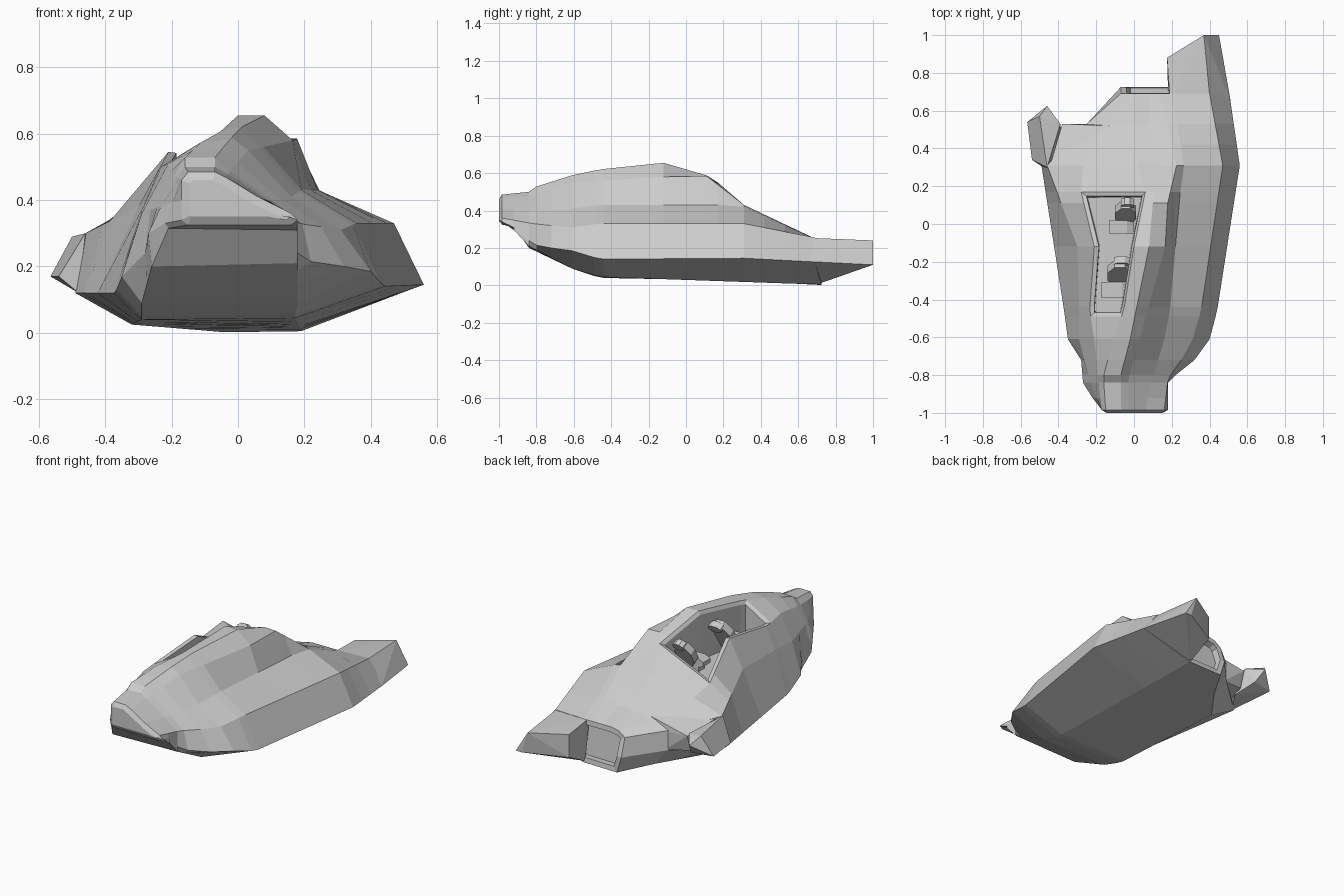
import bpy, bmesh
from mathutils import Vector, Matrix

if "Cube" in bpy.data.objects:
    bpy.data.objects.remove(bpy.data.objects["Cube"])

STATIONS = [-0.985, -0.92, -0.84, -0.80, -0.72, -0.61, -0.49, -0.44, -0.12, 0.11, 0.17, 0.31, 0.42, 0.53, 0.69]


def finish(bm, name):
    bmesh.ops.recalc_face_normals(bm, faces=bm.faces)
    me = bpy.data.meshes.new(name)
    bm.to_mesh(me)
    bm.free()
    ob = bpy.data.objects.new(name, me)
    bpy.context.collection.objects.link(ob)
    return ob


def at(rail, y):
    """Point of a lengthwise rail, given as (y, x, z) keys, at station y."""
    for (y0, x0, z0), (y1, x1, z1) in zip(rail, rail[1:]):
        if y <= y1 + 1e-6:
            t = (y - y0) / (y1 - y0)
            return Vector((x0 + (x1 - x0) * t, y, z0 + (z1 - z0) * t))
    return Vector((rail[-1][1], y, rail[-1][2]))


def hull_part(name, pts):
    """Faceted solid around a few corner points."""
    bm = bmesh.new()
    for p in pts:
        bm.verts.new(p)
    r = bmesh.ops.convex_hull(bm, input=bm.verts)
    bmesh.ops.delete(bm, geom=[g for g in r["geom_interior"] if isinstance(g, bmesh.types.BMVert)], context='VERTS')
    bmesh.ops.dissolve_limit(bm, angle_limit=0.03, verts=bm.verts, edges=bm.edges)
    return finish(bm, name)


# Lengthwise hull rails, going round the section from bottom right
keel_right = [(-.985, .16, .325), (-.92, .18, .31), (-.84, .18, .21), (-.61, .18, .09), (-.46, .17, .045), (.69, .19, .005)]
chine_right = [(-.985, .18, .34), (-.84, .18, .24), (-.80, .22, .215), (-.72, .32, .20), (-.61, .40, .185), (-.46, .44, .14), (.31, .56, .145), (.69, .505, .125)]
shoulder_right = [(-.985, .16, .36), (-.82, .18, .33), (-.72, .25, .32), (-.61, .31, .31), (-.46, .355, .33), (.31, .47, .33), (.69, .40, .255)]
waist_right = [(-.985, .06, .41), (-.82, .10, .395), (-.61, .16, .41), (-.46, .19, .43), (.17, .245, .43), (.31, .265, .42), (.69, .20, .25)]
roof_right = [(-.985, -.03, .465), (-.82, -.03, .48), (-.61, .03, .55), (-.12, .165, .58), (.11, .178, .585), (.31, .225, .43), (.69, .14, .25)]
ridge_right = [(-.985, -.07, .485), (-.84, -.07, .50), (-.80, -.07, .528), (-.61, -.02, .588), (-.46, .01, .62), (-.12, .08, .655), (.11, .10, .588), (.31, .12, .43), (.53, .08, .305), (.69, .08, .25)]
ridge_left = [(-.985, -.15, .485), (-.84, -.16, .50), (-.80, -.16, .528), (-.61, -.11, .575), (-.46, -.055, .605), (-.12, .0, .655), (.17, .06, .55), (.31, .02, .43), (.53, .0, .30), (.69, .02, .25)]
rim_left = [(-.985, -.17, .46), (-.82, -.19, .47), (-.61, -.21, .51), (-.46, -.235, .50), (-.12, -.21, .545), (.17, -.28, .40), (.31, -.27, .36), (.53, -.14, .28), (.69, -.03, .24)]
shoulder_left = [(-.985, -.17, .40), (-.82, -.24, .38), (-.61, -.29, .36), (-.46, -.29, .37), (-.12, -.30, .38), (.31, -.46, .30), (.53, -.25, .24), (.69, -.07, .21)]
chine_left = [(-.985, -.17, .34), (-.92, -.22, .33), (-.84, -.27, .30), (-.72, -.28, .24), (-.61, -.35, .17), (-.46, -.37, .12), (.31, -.49, .12), (.53, -.25, .12), (.69, -.07, .10)]
keel_left = [(-.985, -.15, .325), (-.92, -.21, .315), (-.84, -.26, .20), (-.61, -.29, .09), (-.46, -.29, .04), (.31, -.32, .025), (.69, -.04, .002)]
RAILS = [keel_right, chine_right, shoulder_right, waist_right, roof_right, ridge_right,
         ridge_left, rim_left, shoulder_left, chine_left, keel_left]

# Main hull loft
bm = bmesh.new()
rings = [[bm.verts.new(at(r, y)) for r in RAILS] for y in STATIONS]
n = len(RAILS)
opening = []
for i, (a, b) in enumerate(zip(rings, rings[1:])):
    for j in range(n):
        f = bm.faces.new((a[j], a[(j + 1) % n], b[(j + 1) % n], b[j]))
        if j == 6 and -0.5 < STATIONS[i] < 0.15:
            opening.append(f)
nose = bm.faces.new(rings[0])
stern = bm.faces.new(rings[-1])
for j in (0, 9, 10):
    rings[-1][j].co.y += 0.035
bmesh.ops.recalc_face_normals(bm, faces=bm.faces)

# Cockpit opening with a rim, sunk to a flat floor
bmesh.ops.inset_region(bm, faces=opening, thickness=0.02, depth=-0.012, use_even_offset=True)
bmesh.ops.inset_region(bm, faces=opening, thickness=0.004, use_even_offset=True)
for v in {v for f in opening for v in f.verts}:
    v.co.z = 0.36
    v.co.y = min(v.co.y, 0.14)

# Blunt nose plate and recessed stern
bmesh.ops.inset_region(bm, faces=[nose], thickness=0.025, depth=0.015, use_even_offset=True)
bmesh.ops.inset_region(bm, faces=[stern], thickness=0.03, use_even_offset=True)
bmesh.ops.inset_region(bm, faces=[stern], thickness=0.003, depth=-0.04, use_even_offset=True)
finish(bm, "hull")

# Tail prong on the right
hull_part("tail_prong", [(.19, .66, .25), (.40, .68, .253), (.51, .66, .127), (.18, .715, .01),
                         (.175, .88, .235), (.175, .88, .095), (.37, 1, .24), (.45, 1, .11), (.41, 1, .11)])

# Rear prong on the left and the web joining it to the hull
hull_part("side_prong", [(-.46, .30, .30), (-.48, .30, .12), (-.54, .34, .17), (-.565, .54, .17),
                         (-.50, .57, .29), (-.46, .625, .24), (-.43, .57, .17), (-.39, .53, .26), (-.38, .45, .12)])
hull_part("prong_web", [(-.45, .29, .30), (-.13, .52, .29), (-.38, .53, .24), (-.23, .53, .23),
                        (-.42, .32, .12), (-.38, .50, .14), (-.23, .53, .12)])


# Seats: cushion on a foot, reclined octagonal backrest and headrest
def seat(name, x, y, s):
    bm = bmesh.new()

    def slab(size, loc, tilt=0):
        m = Matrix.Translation(loc) @ Matrix.Rotation(tilt, 4, 'X') @ Matrix.Diagonal((*size, 1))
        bmesh.ops.create_cone(bm, cap_ends=True, segments=8, radius1=0.541, radius2=0.541, depth=1,
                              matrix=m @ Matrix.Rotation(1.5708, 4, 'X') @ Matrix.Rotation(0.3927, 4, 'Z'))

    slab((.13 * s, .07 * s, .06), (0, 0, .415))
    slab((.11 * s, .045, .17 * s), (.02, .075 * s, .475), -0.5)
    slab((.07 * s, .04, .05), (.03, .125 * s, .545), -0.5)
    bmesh.ops.create_cube(bm, size=1, matrix=Matrix.Translation((0, 0, .378)) @ Matrix.Diagonal((.06, .06, .05, 1)))
    for v in bm.verts:
        v.co += Vector((x, y, 0))
    finish(bm, name)


seat("rear_seat", -.065, -.015, 1.0)
seat("front_seat", -.095, -.35, 1.2)
